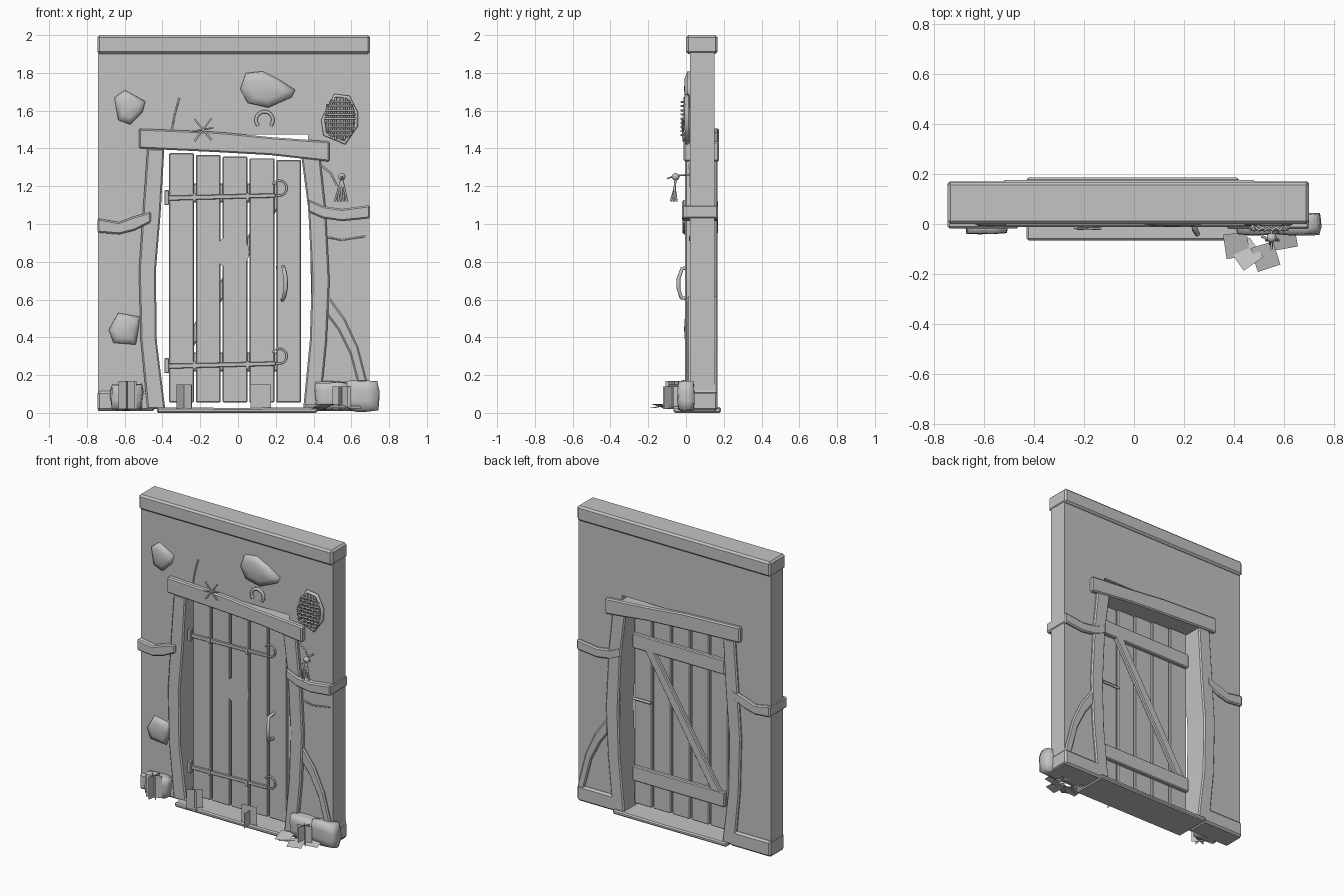
import bpy, bmesh, math, random
from mathutils import Vector, Matrix

if "Cube" in bpy.data.objects:
    bpy.data.objects.remove(bpy.data.objects["Cube"])

random.seed(4)
grey = bpy.data.materials.new("light_grey")
grey.diffuse_color = (0.55, 0.55, 0.55, 1)
grey.use_nodes = True
grey.node_tree.nodes["Principled BSDF"].inputs["Base Color"].default_value = grey.diffuse_color


def finish(name, bm, bevel=0.0, smooth=False):
    bmesh.ops.recalc_face_normals(bm, faces=bm.faces)
    me = bpy.data.meshes.new(name)
    bm.to_mesh(me)
    bm.free()
    me.materials.append(grey)
    ob = bpy.data.objects.new(name, me)
    bpy.context.collection.objects.link(ob)
    if smooth:
        for p in me.polygons:
            p.use_smooth = True
    if bevel:
        m = ob.modifiers.new("worn_edges", 'BEVEL')
        m.width, m.segments, m.limit_method = bevel, 1, 'ANGLE'
        m.angle_limit = math.radians(40)
    return ob


def strip(name, rows, y0, y1, bevel=0.008):
    """Bent timber: rows of (x, z, x, z) edge pairs, from y0 to y1."""
    bm = bmesh.new()
    rings = [[bm.verts.new(p) for p in ((a, y0, b), (c, y0, d), (c, y1, d), (a, y1, b))]
             for a, b, c, d in rows]
    for r, s in zip(rings, rings[1:]):
        for i in range(4):
            j = (i + 1) % 4
            bm.faces.new((r[i], r[j], s[j], s[i]))
    bm.faces.new(rings[0])
    bm.faces.new(rings[-1])
    return finish(name, bm, bevel)


def box(name, x0, x1, y0, y1, z0, z1, bevel=0.0):
    return strip(name, [(x0, z0, x0, z1), (x1, z0, x1, z1)], y0, y1, bevel)


def tube(name, pts, r, cyclic=False):
    cu = bpy.data.curves.new(name, 'CURVE')
    cu.dimensions = '3D'
    cu.bevel_depth, cu.bevel_resolution, cu.use_fill_caps = r, 1, True
    sp = cu.splines.new('POLY')
    sp.points.add(len(pts) - 1)
    for p, co in zip(sp.points, pts):
        p.co = (*co, 1)
    sp.use_cyclic_u = cyclic
    cu.materials.append(grey)
    ob = bpy.data.objects.new(name, cu)
    bpy.context.collection.objects.link(ob)
    bpy.ops.object.select_all(action='DESELECT')
    ob.select_set(True)
    bpy.context.view_layer.objects.active = ob
    bpy.ops.object.convert(target='MESH')
    return bpy.context.object


def arc(cx, y, cz, r, a0, a1, n=12):
    return [(cx + r * math.cos(math.radians(a0 + (a1 - a0) * i / n)), y,
             cz + r * math.sin(math.radians(a0 + (a1 - a0) * i / n))) for i in range(n + 1)]


def dome(name, outline, y, height):
    """Shallow bulging stone with a polygon outline."""
    bm = bmesh.new()
    cx = sum(p[0] for p in outline) / len(outline)
    cz = sum(p[1] for p in outline) / len(outline)
    rings = [[bm.verts.new((cx + (x - cx) * s, y - height * h, cz + (z - cz) * s)) for x, z in outline]
             for s, h in ((1, -0.3), (0.97, 0.45), (0.6, 0.9))]
    n = len(outline)
    for r, s in zip(rings, rings[1:]):
        for i in range(n):
            bm.faces.new((r[i], r[(i + 1) % n], s[(i + 1) % n], s[i]))
    top = bm.verts.new((cx, y - height, cz))
    for i in range(n):
        bm.faces.new((rings[-1][i], rings[-1][(i + 1) % n], top))
    return finish(name, bm, smooth=True)


def rock(name, c, size):
    bm = bmesh.new()
    bmesh.ops.create_cube(bm, size=1)
    bmesh.ops.subdivide_edges(bm, edges=bm.edges[:], cuts=2, use_grid_fill=True)
    for v in bm.verts:
        v.co *= 1 - 0.35 * max(0, v.co.length - 0.55)
        v.co += Vector([random.uniform(-0.03, 0.03) for _ in range(3)])
        v.co = Vector([a * b + k for a, b, k in zip(v.co, size, c)])
    return finish(name, bm, smooth=True)


def card(name, c, w, h, turn, tilt=90):
    """Flat leaf card; tilt 90 stands upright, 0 lies flat."""
    bm = bmesh.new()
    m = Matrix.Translation(c) @ Matrix.Rotation(math.radians(turn), 4, 'Z') @ Matrix.Rotation(math.radians(tilt), 4, 'X')
    bm.faces.new([bm.verts.new(m @ Vector((x * w / 2, y * h / 2, 0)))
                  for x, y in ((-1, -1), (1, -1), (1, 1), (-1, 1))])
    return finish(name, bm)


# Plaster wall with doorway, top beam and sills
bm = bmesh.new()
outer = [(-0.74, 0.01), (-0.74, 1.93), (0.695, 1.93), (0.695, 0.01)]
inner = [(-0.45, 0.01), (-0.45, 1.475), (0.37, 1.475), (0.40, 0.01)]
vs = [[[bm.verts.new((x, y, z)) for x, z in loop] for loop in (outer, inner)] for y in (0.02, 0.152)]
for i in range(3):
    for o, n in vs:
        bm.faces.new((o[i], o[i + 1], n[i + 1], n[i]))
    for k in (0, 1):
        a, b = vs[0][k], vs[1][k]
        bm.faces.new((a[i], a[i + 1], b[i + 1], b[i]))
for i in (0, 3):
    bm.faces.new((vs[0][0][i], vs[0][1][i], vs[1][1][i], vs[1][0][i]))
finish("plaster_wall", bm)
box("top_beam", -0.745, 0.70, 0.0, 0.168, 1.9, 2.0, 0.012)
box("left_sill", -0.744, -0.44, 0.008, 0.168, 0.01, 0.115, 0.012)
box("right_sill", 0.40, 0.70, 0.008, 0.168, 0.01, 0.115, 0.012)
strip("threshold", [(-0.43, 0.0, -0.43, 0.03), (0, 0.0, 0, 0.026), (0.42, 0.0, 0.42, 0.03)], -0.065, 0.185)

# Bowed posts and sagging lintel
strip("left_post", [(-0.48, 0.02, -0.385, 0.02), (-0.515, 0.38, -0.43, 0.38), (-0.525, 0.75, -0.435, 0.75),
                    (-0.505, 1.05, -0.41, 1.05), (-0.48, 1.40, -0.39, 1.40)], -0.005, 0.168)
strip("right_post", [(0.345, 0.02, 0.435, 0.02), (0.38, 0.38, 0.47, 0.38), (0.39, 0.7, 0.485, 0.7),
                     (0.372, 1.08, 0.465, 1.08), (0.335, 1.36, 0.435, 1.36)], -0.005, 0.168)
strip("lintel", [(-0.525, 1.40, -0.525, 1.505), (-0.1, 1.38, -0.1, 1.487), (0.17, 1.365, 0.17, 1.46),
                 (0.485, 1.33, 0.485, 1.437)], -0.012, 0.176)

# Side rails and curved corner brace
strip("left_rail", [(-0.745, 0.955, -0.745, 1.03), (-0.63, 0.945, -0.63, 1.01), (-0.55, 0.965, -0.55, 1.04),
                    (-0.46, 1.01, -0.46, 1.065)], -0.018, 0.17)
strip("right_rail", [(0.37, 1.065, 0.37, 1.13), (0.45, 1.03, 0.45, 1.095), (0.55, 1.015, 0.55, 1.08),
                     (0.70, 1.03, 0.70, 1.10)], -0.02, 0.17)
strip("curved_brace", [(0.47, 0.52, 0.47, 0.63), (0.53, 0.44, 0.565, 0.50), (0.595, 0.31, 0.635, 0.35),
                       (0.65, 0.10, 0.70, 0.10)], 0.004, 0.166)

# Door planks, battens and diagonal
for i in range(5):
    x = -0.365 + i * 0.142
    top = 1.375 - i * 0.009
    box("door_plank", x, x + 0.131, 0.04, 0.075, 0.055, top, 0.005)
for z in (1.165, 0.27):
    box("door_batten", -0.36, 0.33, 0.075, 0.105, z - 0.05, z + 0.05, 0.006)
strip("door_diagonal", [(-0.33, 0.31, -0.26, 0.31), (0.17, 1.13, 0.24, 1.13)], 0.075, 0.105, 0.006)

# Strap hinges with curled ends, door plate, handle and latch
for z in (1.14, 0.25):
    strip("hinge_strap", [(-0.37, z - 0.016, -0.37, z + 0.01), (0.2, z, 0.2, z + 0.022)], 0.026, 0.04, 0.003)
    box("hinge_pin", -0.39, -0.365, 0.015, 0.045, z - 0.04, z + 0.04, 0.004)
    for x in (-0.23, 0.05):
        box("hinge_clip", x - 0.008, x + 0.008, 0.02, 0.04, z - 0.018, z + 0.024)
    tube("hinge_curl", arc(0.218, 0.03, z + 0.05, 0.04, -110, 150), 0.006)
bm = bmesh.new()
bmesh.ops.create_circle(bm, cap_ends=True, segments=24, radius=0.09,
                        matrix=Matrix.Translation((-0.03, 0.034, 0.85)) @ Matrix.Rotation(math.pi / 2, 4, 'X'))
finish("door_plate", bm)
tube("door_handle", [(0.24, 0.04, 0.77), (0.243, -0.02, 0.765), (0.253, -0.04, 0.71), (0.253, -0.04, 0.66),
                     (0.243, -0.025, 0.61), (0.235, 0.04, 0.6)], 0.011)
tube("back_latch", [(0.2, 0.09, 0.77), (0.33, 0.09, 0.77)], 0.009)

# Exposed stones in the plaster
dome("upper_left_stone", [(-0.655, 1.67), (-0.6, 1.71), (-0.49, 1.65), (-0.505, 1.59), (-0.57, 1.525), (-0.635, 1.55)], 0.02, 0.03)
dome("upper_stone", [(0.01, 1.715), (0.04, 1.80), (0.13, 1.81), (0.21, 1.77), (0.305, 1.71), (0.285, 1.67),
                     (0.16, 1.615), (0.05, 1.64)], 0.02, 0.03)
dome("lower_left_stone", [(-0.685, 0.44), (-0.635, 0.53), (-0.52, 0.51), (-0.525, 0.45), (-0.54, 0.36), (-0.66, 0.37)], 0.02, 0.03)

# Woven patch with rim
rim = [(0.45, 1.55), (0.515, 1.68), (0.585, 1.67), (0.625, 1.59), (0.625, 1.52), (0.565, 1.43), (0.46, 1.475)]
dome("woven_backing", rim, 0.016, 0.012)
tube("woven_rim", [(x, 0.005, z) for x, z in rim], 0.012, True)
for i in range(-3, 4):
    t = math.sqrt(1 - (i / 4) ** 2)
    tube("woven_upright", [(0.54 + i * 0.022, -0.008, 1.558 - 0.115 * t), (0.54 + i * 0.022, -0.008, 1.558 + 0.115 * t)], 0.006)
for i in range(-4, 5):
    t = math.sqrt(1 - (i / 5.5) ** 2)
    z = 1.558 + i * 0.022
    tube("woven_strand", [(0.54 + 0.08 * t * k / 4, -0.014 - 0.01 * ((k + i) % 2), z) for k in range(-4, 5)], 0.006)

# Horseshoe, crossed twigs and wall cracks
tube("horseshoe", arc(0.14, 0.008, 1.55, 0.045, -40, 220), 0.01)
for dx, dz in ((0.045, 0.06), (-0.045, 0.055), (0.055, 0.01)):
    tube("crossed_twig", [(-0.185 - dx, -0.014, 1.5 - dz), (-0.185 + dx, -0.02, 1.5 + dz)], 0.005)
tube("upper_crack", [(-0.31, 0.02, 1.67), (-0.335, 0.02, 1.58), (-0.35, 0.02, 1.5)], 0.005)
tube("side_crack", [(0.47, 0.02, 0.93), (0.55, 0.02, 0.915), (0.61, 0.02, 0.925), (0.675, 0.02, 0.935)], 0.005)
tube("post_crack", [(0.43, 0.02, 1.32), (0.49, 0.02, 1.27), (0.525, 0.02, 1.2)], 0.005)

# Hanging herb bundle
bm = bmesh.new()
bmesh.ops.create_uvsphere(bm, u_segments=10, v_segments=6, radius=0.02, matrix=Matrix.Translation((0.55, -0.055, 1.25)))
finish("bundle_knot", bm, smooth=True)
tube("bundle_peg", [(0.55, 0.03, 1.262), (0.55, -0.06, 1.255), (0.55, -0.1, 1.24)], 0.005)
for k in range(5):
    tube("bundle_stalk", [(0.55, -0.055, 1.24), (0.548 + (k - 2) * 0.007, -0.06, 1.19),
                          (0.545 + (k - 2) * 0.016, -0.05 - 0.015 * (k % 3), 1.12)], 0.006)

# Corner rocks
rock("left_rock", (-0.59, 0.0, 0.085), (0.17, 0.08, 0.14))
rock("inner_right_rock", (0.5, 0.0, 0.09), (0.18, 0.09, 0.15))
rock("outer_right_rock", (0.655, 0.0, 0.09), (0.18, 0.09, 0.16))

# Grass cards and fallen leaves
for a in (20, 80, 140):
    card("left_grass", (-0.585, -0.06, 0.095), 0.1, 0.15, a)
for a in (35, 140):
    card("inner_left_grass", (-0.285, -0.055, 0.085), 0.1, 0.13, a)
card("step_grass", (0.12, -0.05, 0.085), 0.11, 0.13, 5)
card("step_grass", (0.125, -0.07, 0.07), 0.08, 0.1, 88)
for a in (10, 70, 130):
    card("right_grass", (0.55, -0.075, 0.08), 0.1, 0.12, a)
for x, y, a, t in ((0.41, -0.085, 8, 12), (0.45, -0.12, 35, -15), (0.525, -0.13, 18, 10), (0.6, -0.05, 10, 14)):
    card("fallen_leaf", (x, y, 0.035), 0.095, 0.1, a, t)
